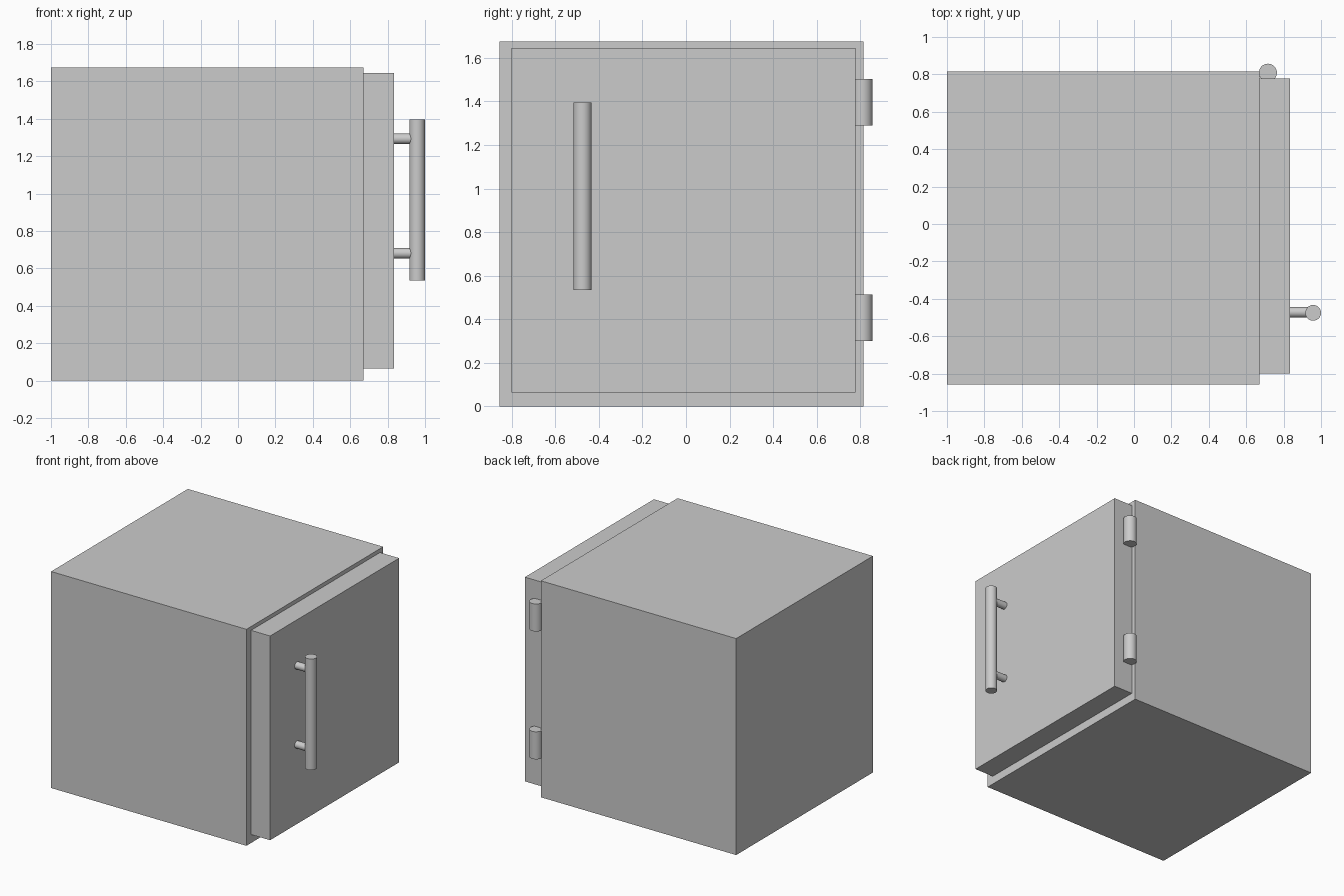
import bpy
from math import pi, radians

if "Cube" in bpy.data.objects:
    bpy.data.objects.remove(bpy.data.objects["Cube"])


def box(name, lo, hi):
    centre = [(a + b) / 2 for a, b in zip(lo, hi)]
    bpy.ops.mesh.primitive_cube_add(size=1, location=centre)
    ob = bpy.context.object
    ob.name = name
    ob.scale = [b - a for a, b in zip(lo, hi)]
    bpy.ops.object.transform_apply(location=False, rotation=False, scale=True)
    return ob


def rod(name, centre, radius, length, along_x=False):
    rot = (0, pi / 2, 0) if along_x else (0, 0, 0)
    bpy.ops.mesh.primitive_cylinder_add(vertices=48, radius=radius, depth=length,
                                        location=centre, rotation=rot)
    ob = bpy.context.object
    ob.name = name
    bpy.ops.object.shade_smooth_by_angle(angle=radians(30))
    return ob


# Cabinet body and the inset door on its +x side
box("cabinet_body", (-1.0, -0.857, 0.0), (0.672, 0.815, 1.675))
box("door", (0.672, -0.80, 0.065), (0.835, 0.777, 1.645))

# Hinge barrels at the rear edge of the door
for label, z in (("lower", 0.408), ("upper", 1.397)):
    rod(f"{label}_hinge", (0.716, 0.809, z), 0.048, 0.213)

# Bar handle with two standoff posts
rod("handle_bar", (0.958, -0.475, 0.965), 0.042, 0.86)
for label, z in (("lower", 0.681), ("upper", 1.293)):
    rod(f"{label}_handle_post", (0.89, -0.472, z), 0.028, 0.13, along_x=True)
